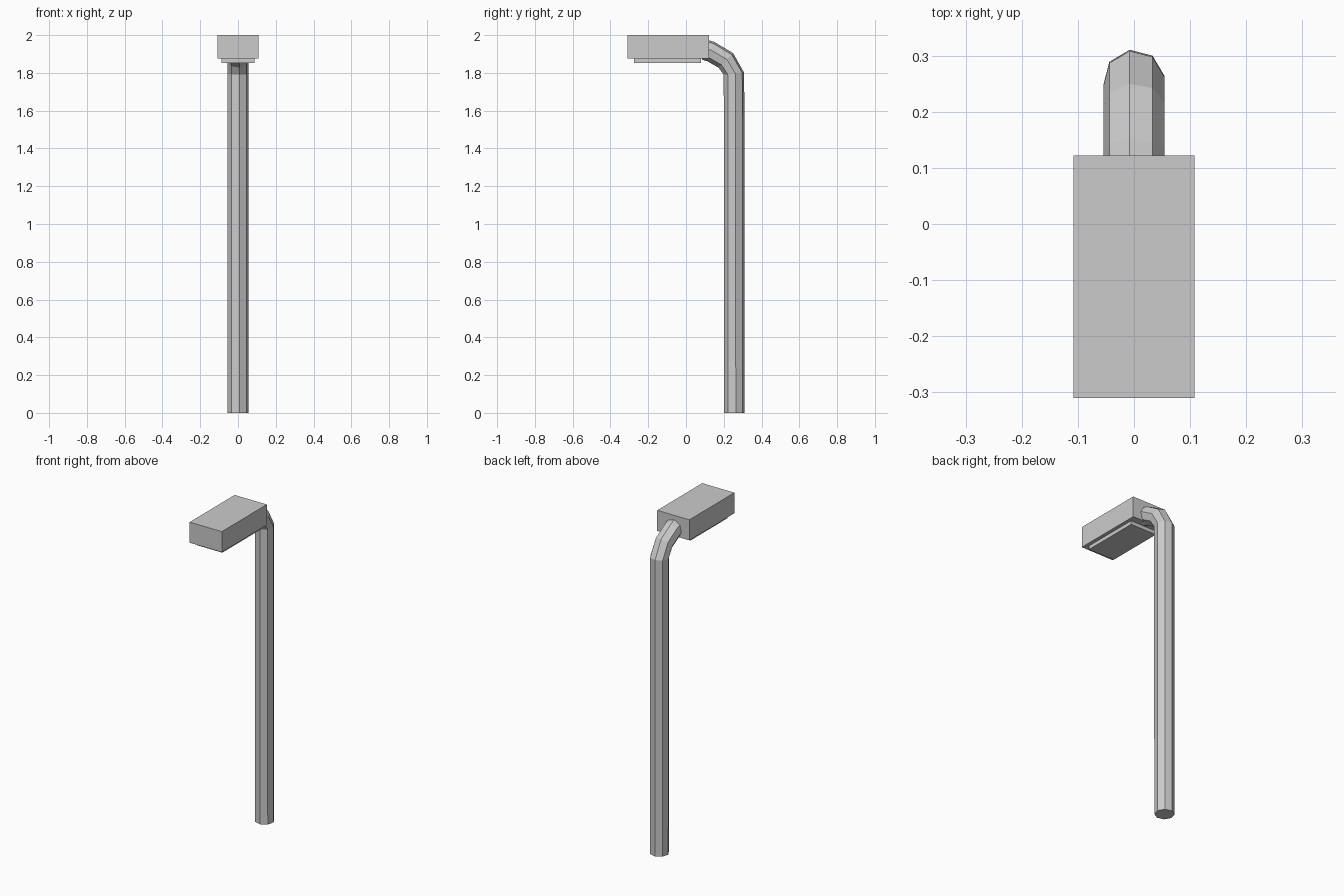
import bpy, bmesh
from math import sin, cos, radians

if "Cube" in bpy.data.objects:
    bpy.data.objects.remove(bpy.data.objects["Cube"])

def finish(name, bm):
    bmesh.ops.recalc_face_normals(bm, faces=bm.faces)
    mesh = bpy.data.meshes.new(name)
    bm.to_mesh(mesh)
    bm.free()
    obj = bpy.data.objects.new(name, mesh)
    bpy.context.collection.objects.link(obj)
    return obj

def box(name, lo, hi):
    bm = bmesh.new()
    bmesh.ops.create_cube(bm, size=1)
    for v in bm.verts:
        v.co = [(a + b) / 2 + c * (b - a) for a, b, c in zip(lo, hi, v.co)]
    return finish(name, bm)

def tube(name, stations, radius, sides, phase):
    # each station: y, z, tilt of the section from horizontal
    bm = bmesh.new()
    rings = []
    for y, z, tilt in stations:
        t = radians(tilt)
        ring = []
        for i in range(sides):
            a = radians(phase + 360 * i / sides)
            d = radius * sin(a)
            ring.append(bm.verts.new((radius * cos(a), y + d * cos(t), z + d * sin(t))))
        rings.append(ring)
    for r, s in zip(rings, rings[1:]):
        for i in range(sides):
            j = (i + 1) % sides
            bm.faces.new((r[i], r[j], s[j], s[i]))
    bm.faces.new(rings[0])
    bm.faces.new(rings[-1])
    return finish(name, bm)

# Eight-sided pole bending forward into the lamp head
tube("pole", [(0.256, 0, 0), (0.254, 1.795, 5), (0.211, 1.866, 45),
              (0.131, 1.913, 70), (0.095, 1.924, 78)], 0.055, 8, 8)

# Lamp housing and the thin light panel below it
box("lamp_housing", (-0.108, -0.31, 1.875), (0.108, 0.122, 2.0))
box("light_panel", (-0.087, -0.275, 1.853), (0.087, 0.08, 1.88))
